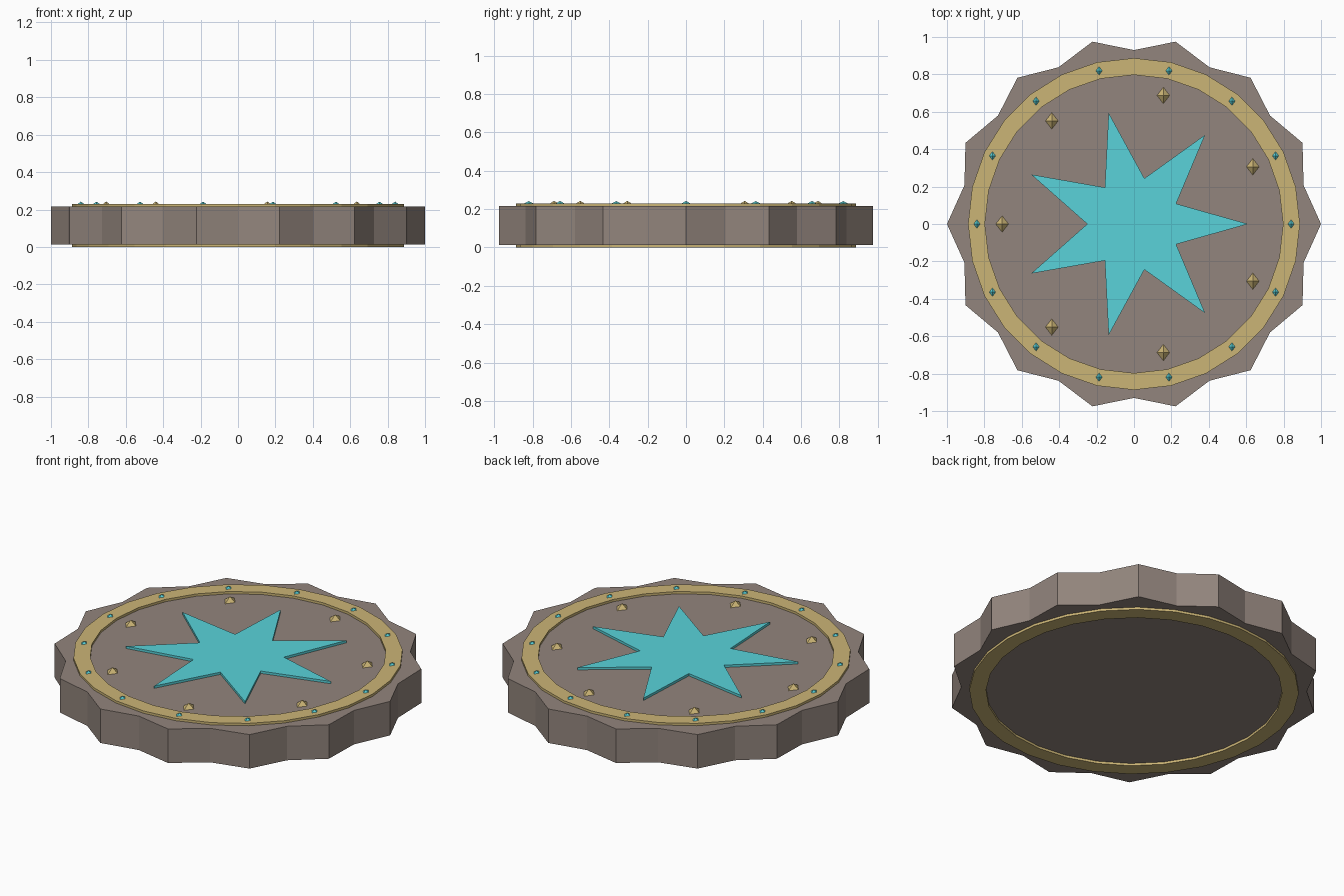
import bpy, bmesh
from math import cos, sin, pi

if "Cube" in bpy.data.objects:
    bpy.data.objects.remove(bpy.data.objects["Cube"])


def material(name, rgb):
    m = bpy.data.materials.new(name)
    m.diffuse_color = (*rgb, 1)
    m.use_nodes = True
    m.node_tree.nodes["Principled BSDF"].inputs["Base Color"].default_value = m.diffuse_color
    return m


STONE = material("stone", (0.29, 0.235, 0.205))
GOLD = material("gold", (0.60, 0.46, 0.18))
TEAL = material("teal", (0.10, 0.65, 0.70))


def finish(name, bm, mat):
    bmesh.ops.recalc_face_normals(bm, faces=bm.faces)
    me = bpy.data.meshes.new(name)
    bm.to_mesh(me)
    bm.free()
    me.materials.append(mat)
    ob = bpy.data.objects.new(name, me)
    bpy.context.collection.objects.link(ob)
    return ob


def polar(r, i, n, z):
    a = 2 * pi * i / n
    return (r * cos(a), r * sin(a), z)


def star_prism(name, points, r_out, r_in, z0, z1, mat):
    """Extruded outline alternating between two radii."""
    bm = bmesh.new()
    n = points * 2
    vs = [bm.verts.new(polar(r_in if i % 2 else r_out, i, n, z0)) for i in range(n)]
    face = bm.faces.new(vs)
    ext = bmesh.ops.extrude_face_region(bm, geom=[face], use_keep_orig=True)
    for v in ext["geom"]:
        if isinstance(v, bmesh.types.BMVert):
            v.co.z = z1
    return finish(name, bm, mat)


def ring(name, n, r_out, r_in, z0, z1, mat):
    """Rectangular section swept around z."""
    bm = bmesh.new()
    section = [(r_in, z0), (r_out, z0), (r_out, z1), (r_in, z1)]
    rows = [[bm.verts.new(polar(r, i, n, z)) for r, z in section] for i in range(n)]
    for i in range(n):
        a, b = rows[i], rows[(i + 1) % n]
        for j in range(4):
            k = (j + 1) % 4
            bm.faces.new((a[j], b[j], b[k], a[k]))
    return finish(name, bm, mat)


def studs(name, count, radius, offset, sx, sy, sz, z, mat):
    """Circle of small octahedral studs, all facing the same way."""
    for i in range(count):
        x, y, _ = polar(radius, i + offset, count, 0)
        bm = bmesh.new()
        mid = [bm.verts.new((x + sx * cos(k * pi / 2), y + sy * sin(k * pi / 2), z))
               for k in range(4)]
        for end in (sz, -sz):
            tip = bm.verts.new((x, y, z + end))
            for k in range(4):
                bm.faces.new((mid[k], mid[(k + 1) % 4], tip))
        finish(f"{name}_{i + 1}", bm, mat)


# Scalloped stone disc
star_prism("disc", 14, 1.0, 0.93, 0.014, 0.216, STONE)
# Gold band, standing proud above and below
ring("band", 28, 0.887, 0.797, 0.0, 0.23, GOLD)
# Raised star inlay
star_prism("star_inlay", 7, 0.61, 0.25, 0.2, 0.23, TEAL)
# Studs between the star points, and gems on the band
studs("gold_stud", 7, 0.705, 0.5, 0.034, 0.044, 0.027, 0.216, GOLD)
studs("band_gem", 14, 0.84, 0, 0.017, 0.023, 0.012, 0.23, TEAL)
